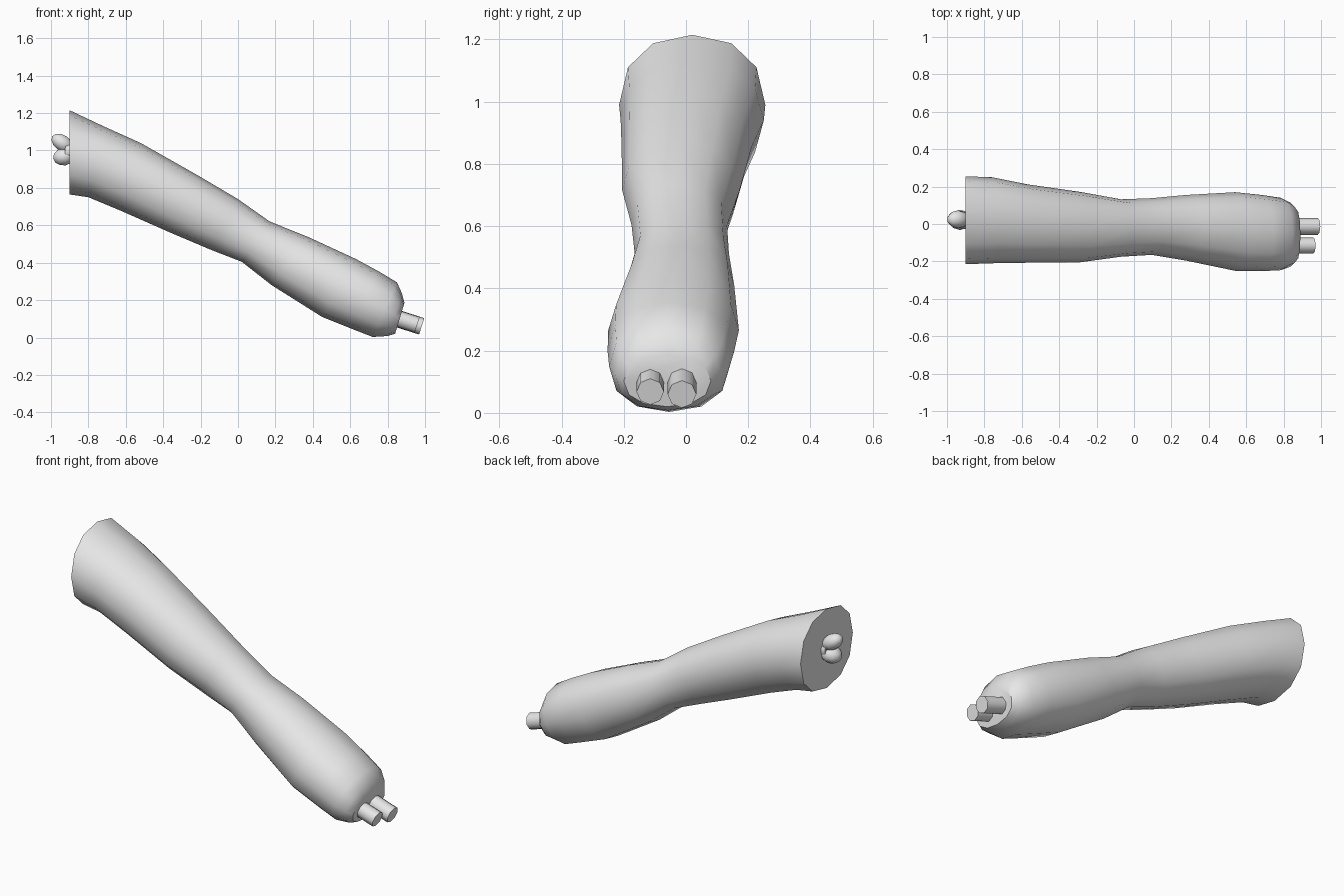
import bpy, bmesh, math
from mathutils import Vector, Matrix

cube = bpy.data.objects.get("Cube")
if cube:
    bpy.data.objects.remove(cube, do_unlink=True)

grey = bpy.data.materials.new("light_grey")
grey.use_nodes = True
grey.diffuse_color = (0.8, 0.8, 0.8, 1)
grey.node_tree.nodes["Principled BSDF"].inputs["Base Color"].default_value = (0.8, 0.8, 0.8, 1)


def finish(name, bm, angle=40):
    """Turn a bmesh into a shaded, coloured object."""
    bmesh.ops.recalc_face_normals(bm, faces=bm.faces[:])
    mesh = bpy.data.meshes.new(name)
    bm.to_mesh(mesh)
    bm.free()
    mesh.materials.append(grey)
    ob = bpy.data.objects.new(name, mesh)
    bpy.context.collection.objects.link(ob)
    bpy.ops.object.select_all(action='DESELECT')
    ob.select_set(True)
    bpy.context.view_layer.objects.active = ob
    bpy.ops.object.shade_smooth_by_angle(angle=math.radians(angle))
    return ob


# Limb: rings given as top (x, z), bottom (x, z), min y, max y
RINGS = [
    (-0.90, 1.215, -0.90, 0.765, -0.215, 0.255),
    (-0.72, 1.13, -0.80, 0.75, -0.21, 0.25),
    (-0.52, 1.04, -0.62, 0.675, -0.207, 0.212),
    (-0.22, 0.87, -0.36, 0.56, -0.205, 0.172),
    (0.00, 0.74, -0.14, 0.467, -0.175, 0.132),
    (0.17, 0.62, 0.02, 0.405, -0.165, 0.138),
    (0.37, 0.54, 0.18, 0.28, -0.195, 0.155),
    (0.63, 0.42, 0.45, 0.11, -0.25, 0.17),
    (0.75, 0.355, 0.62, 0.042, -0.252, 0.155),
    (0.85, 0.295, 0.72, 0.003, -0.247, 0.14),
    (0.877, 0.235, 0.80, 0.008, -0.228, 0.112),
    (0.89, 0.185, 0.84, 0.02, -0.20, 0.08),
]
SIDES = 12


def full(v):
    """Slightly squared sine, for a fuller cross-section."""
    return math.copysign(abs(v) ** 0.9, v) if abs(v) > 1e-6 else 0.0


bm = bmesh.new()
loops = []
for tx, tz, bx, bz, y0, y1 in RINGS:
    mid = Vector(((tx + bx) / 2, (y0 + y1) / 2, (tz + bz) / 2))
    up = Vector(((tx - bx) / 2, 0, (tz - bz) / 2))
    side = Vector((0, (y1 - y0) / 2, 0))
    angles = [2 * math.pi * i / SIDES for i in range(SIDES)]
    loops.append([bm.verts.new(mid + up * full(math.cos(a)) + side * full(math.sin(a)))
                  for a in angles])
for a, b in zip(loops, loops[1:]):
    for i in range(SIDES):
        j = (i + 1) % SIDES
        bm.faces.new((a[i], a[j], b[j], b[i]))
bm.faces.new(loops[0])
bm.faces.new(loops[-1])
finish("limb", bm)


def rod(name, start, end, radius, sides=8):
    """Straight prism between two points."""
    start, end = Vector(start), Vector(end)
    axis = end - start
    bm = bmesh.new()
    turn = axis.to_track_quat('Z', 'Y').to_matrix().to_4x4()
    bmesh.ops.create_cone(bm, cap_ends=True, segments=sides, radius1=radius, radius2=radius,
                          depth=axis.length,
                          matrix=Matrix.Translation((start + end) / 2) @ turn)
    return finish(name, bm, 50)


# Pair of bones at the lower end
rod("lower_bone_left", (0.81, -0.013, 0.115), (0.982, -0.013, 0.06), 0.046)
rod("lower_bone_right", (0.81, -0.115, 0.115), (0.958, -0.115, 0.068), 0.044)


def knob(name, centre, size, tilt):
    """Low-sided ellipsoid turned about the y axis."""
    bm = bmesh.new()
    matrix = (Matrix.Translation(centre) @ Matrix.Rotation(math.radians(tilt), 4, 'Y')
              @ Matrix.Diagonal((*size, 1)))
    bmesh.ops.create_uvsphere(bm, u_segments=10, v_segments=6, radius=1, matrix=matrix)
    return finish(name, bm, 60)


# Two-lobed bone head at the upper end
rod("upper_bone_shaft", (-0.86, 0.022, 0.99), (-0.925, 0.022, 0.995), 0.05, 10)
knob("upper_bone_top_lobe", (-0.94, 0.025, 1.04), (0.068, 0.048, 0.042), 35)
knob("upper_bone_bottom_lobe", (-0.93, 0.022, 0.967), (0.062, 0.054, 0.047), -10)
